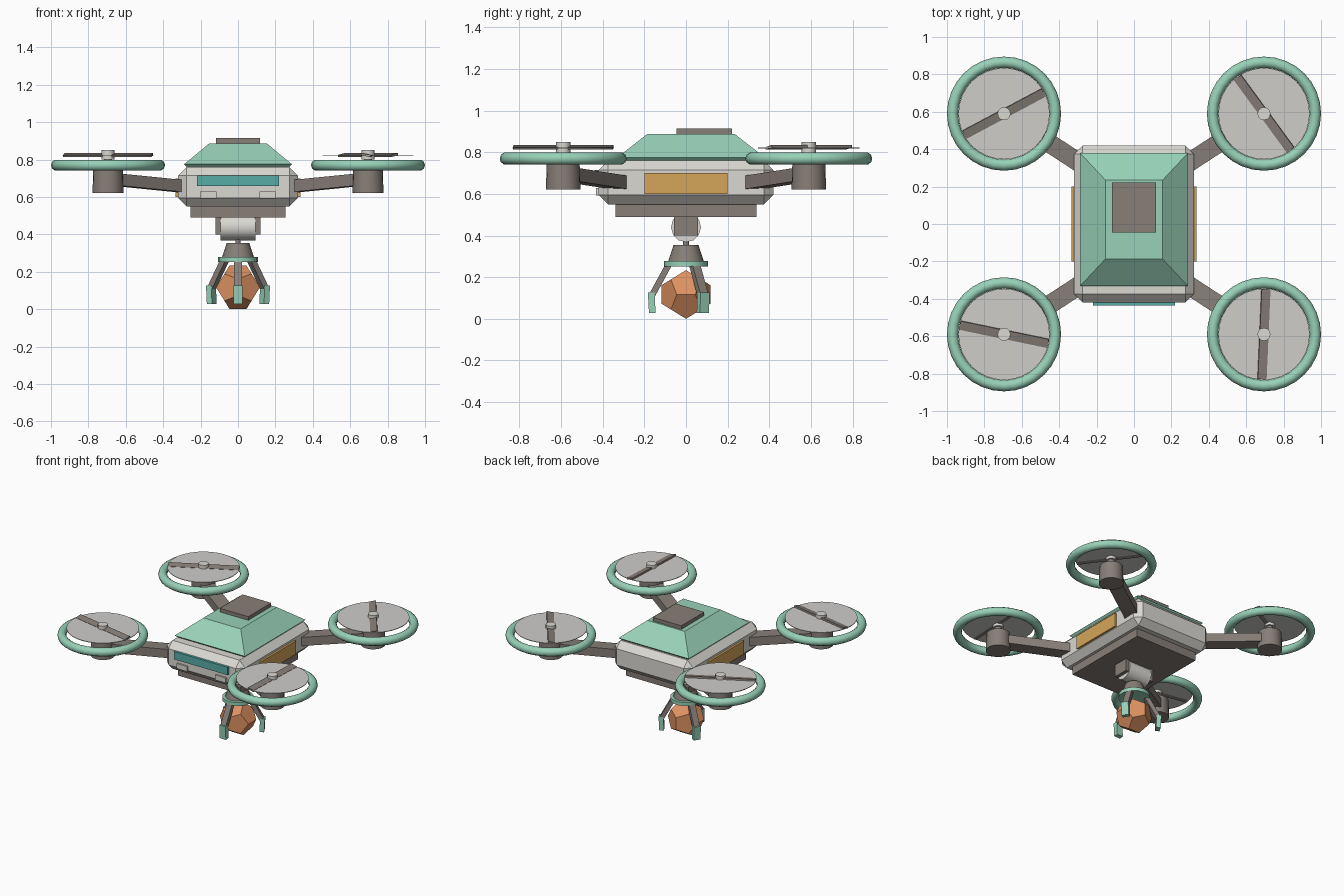
import bpy, bmesh, math
from mathutils import Vector, Matrix

if "Cube" in bpy.data.objects:
    bpy.data.objects.remove(bpy.data.objects["Cube"])


def material(name, r, g, b):
    lin = lambda c: ((c / 255 + 0.055) / 1.055) ** 2.4
    m = bpy.data.materials.new(name)
    m.diffuse_color = (lin(r), lin(g), lin(b), 1)
    m.use_nodes = True
    m.node_tree.nodes["Principled BSDF"].inputs["Base Color"].default_value = m.diffuse_color
    return m


LIGHT = material("light grey", 218, 216, 210)
DISC = material("rotor grey", 207, 205, 202)
DARK = material("dark grey", 135, 126, 120)
MINT = material("mint green", 152, 209, 184)
TEAL = material("teal", 88, 172, 167)
AMBER = material("amber", 213, 165, 90)
COPPER = material("copper", 222, 146, 98)


def finish(name, bm, mat, smooth=False):
    bmesh.ops.recalc_face_normals(bm, faces=bm.faces)
    me = bpy.data.meshes.new(name)
    bm.to_mesh(me)
    bm.free()
    me.materials.append(mat)
    ob = bpy.data.objects.new(name, me)
    bpy.context.collection.objects.link(ob)
    if smooth:
        bpy.ops.object.select_all(action='DESELECT')
        ob.select_set(True)
        bpy.context.view_layer.objects.active = ob
        bpy.ops.object.shade_smooth_by_angle(angle=math.radians(40))
    return ob


def box(name, center, size, mat, rot=None, bevel=0):
    bm = bmesh.new()
    bmesh.ops.create_cube(bm, size=1, matrix=Matrix.Diagonal((*size, 1)))
    if bevel:
        bmesh.ops.bevel(bm, geom=bm.edges[:], offset=bevel, segments=1, affect='EDGES')
    m = Matrix.Translation(center)
    bm.transform(m @ rot if rot else m)
    return finish(name, bm, mat)


def beam(name, a, b, width, height, mat):
    """Box running from a to b, with its width kept level."""
    a, b = Vector(a), Vector(b)
    d = (b - a).normalized()
    side = Vector((-d.y, d.x, 0)).normalized()
    rot = Matrix((d, side, d.cross(side))).transposed().to_4x4()
    return box(name, (a + b) / 2, ((b - a).length, width, height), mat, rot)


def cone(name, center, r_low, r_top, height, mat, sides=20, axis='Z'):
    bm = bmesh.new()
    bmesh.ops.create_cone(bm, cap_ends=True, segments=sides, radius1=r_low,
                          radius2=r_top, depth=height)
    if axis == 'X':
        bm.transform(Matrix.Rotation(math.pi / 2, 4, 'Y'))
    bm.transform(Matrix.Translation(center))
    return finish(name, bm, mat, True)


def torus(name, center, major, minor, mat, n=32, k=10):
    bm = bmesh.new()
    rings = []
    for i in range(n):
        a = math.tau * i / n
        ring = []
        for j in range(k):
            t = math.tau * j / k
            r = major + minor * math.cos(t)
            ring.append(bm.verts.new((r * math.cos(a), r * math.sin(a), minor * math.sin(t))))
        rings.append(ring)
    for i in range(n):
        p, q = rings[i], rings[(i + 1) % n]
        for j in range(k):
            bm.faces.new((p[j], q[j], q[(j + 1) % k], p[(j + 1) % k]))
    bm.transform(Matrix.Translation(center))
    return finish(name, bm, mat, True)


def lofted_shell(name, layers, y0, mat):
    """Stack of rectangles given as (half x, half y, z)."""
    bm = bmesh.new()
    loops = [[bm.verts.new((sx * hx, y0 + sy * hy, z))
              for sx, sy in ((-1, -1), (1, -1), (1, 1), (-1, 1))] for hx, hy, z in layers]
    for lo, hi in zip(loops, loops[1:]):
        for i in range(4):
            j = (i + 1) % 4
            bm.faces.new((lo[i], lo[j], hi[j], hi[i]))
    bm.faces.new(loops[0])
    bm.faces.new(loops[-1])
    return finish(name, bm, mat)


# Hull, roof shell, hatch and belly tray
box("hull", (0, 0, 0.655), (0.64, 0.84, 0.21), LIGHT, bevel=0.045)
lofted_shell("roof_shell", [(0.265, 0.33, 0.752), (0.288, 0.355, 0.775), (0.153, 0.211, 0.887)],
             0.024, MINT)
box("roof_hatch", (0, 0.088, 0.897), (0.234, 0.268, 0.034), DARK)
box("belly_tray", (0, 0, 0.522), (0.51, 0.675, 0.064), DARK)

# Front window, front lamps and side panels
box("front_window", (0, -0.425, 0.687), (0.44, 0.024, 0.058), TEAL)
for s in (-1, 1):
    box("front_lamp", (s * 0.158, -0.42, 0.611), (0.088, 0.024, 0.037), LIGHT)
    box("side_panel", (s * 0.32, 0, 0.65), (0.03, 0.40, 0.10), AMBER)

# Four arms with motors, guard rings and spinning blades
for sx, sy, turn in ((-1, 1, 28), (1, 1, -53.8), (-1, -1, -11.7), (1, -1, 87.5)):
    x, y = sx * 0.695, sy * 0.59
    beam("arm", (sx * 0.25, sy * 0.30, 0.652), (x, y, 0.697), 0.10, 0.064, DARK)
    cone("motor", (x, y, 0.687), 0.083, 0.079, 0.13, DARK)
    cone("rotor_shaft", (x, y, 0.78), 0.022, 0.022, 0.08, DARK, 12)
    torus("guard_ring", (x, y, 0.77), 0.275, 0.03, MINT)
    cone("rotor_disc", (x, y, 0.821), 0.244, 0.244, 0.004, DISC, 32)
    cone("rotor_hub", (x, y, 0.825), 0.035, 0.035, 0.05, LIGHT, 12)
    rot = Matrix.Rotation(math.radians(turn), 4, 'Z') @ Matrix.Rotation(math.radians(12), 4, 'X')
    box("rotor_blade", (x, y, 0.824), (0.48, 0.048, 0.012), DARK, rot)

# Gimbal drum held between two cheeks
cone("gimbal_drum", (0, 0, 0.44), 0.072, 0.072, 0.186, LIGHT, 12, 'X')
for s in (-1, 1):
    box("gimbal_cheek", (s * 0.105, 0, 0.447), (0.028, 0.114, 0.094), DARK)

# Gripper wrist and palm
cone("wrist_pin", (0, 0, 0.365), 0.015, 0.015, 0.04, DARK, 10)
cone("gripper_wrist", (0, 0, 0.315), 0.086, 0.06, 0.08, DARK, 16)
cone("gripper_palm", (0, 0, 0.265), 0.106, 0.106, 0.026, MINT, 16)

# Three fingers with mint tips
for deg in (-90, 30, 150):
    a = math.radians(deg)
    at = lambda r, z: (r * math.cos(a), r * math.sin(a), z)
    beam("finger", at(0.082, 0.262), at(0.162, 0.115), 0.044, 0.03, DARK)
    beam("finger_tip", at(0.167, 0.127), at(0.162, 0.028), 0.05, 0.032, MINT)

# Held twelve-sided payload
phi = (1 + 5 ** 0.5) / 2
bm = bmesh.new()
signs = (-1, 1)
for a in signs:
    for b in signs:
        bm.verts.new((a / phi, 0, b * phi))
        bm.verts.new((0, a * phi, b / phi))
        bm.verts.new((a * phi, b / phi, 0))
        for c in signs:
            bm.verts.new((a, b, c))
bmesh.ops.convex_hull(bm, input=bm.verts[:])
bmesh.ops.dissolve_limit(bm, angle_limit=0.05, verts=bm.verts[:], edges=bm.edges[:])
bm.transform(Matrix.Translation((0, 0, 0.117)) @ Matrix.Scale(0.117 / phi, 4))
finish("payload", bm, COPPER)
